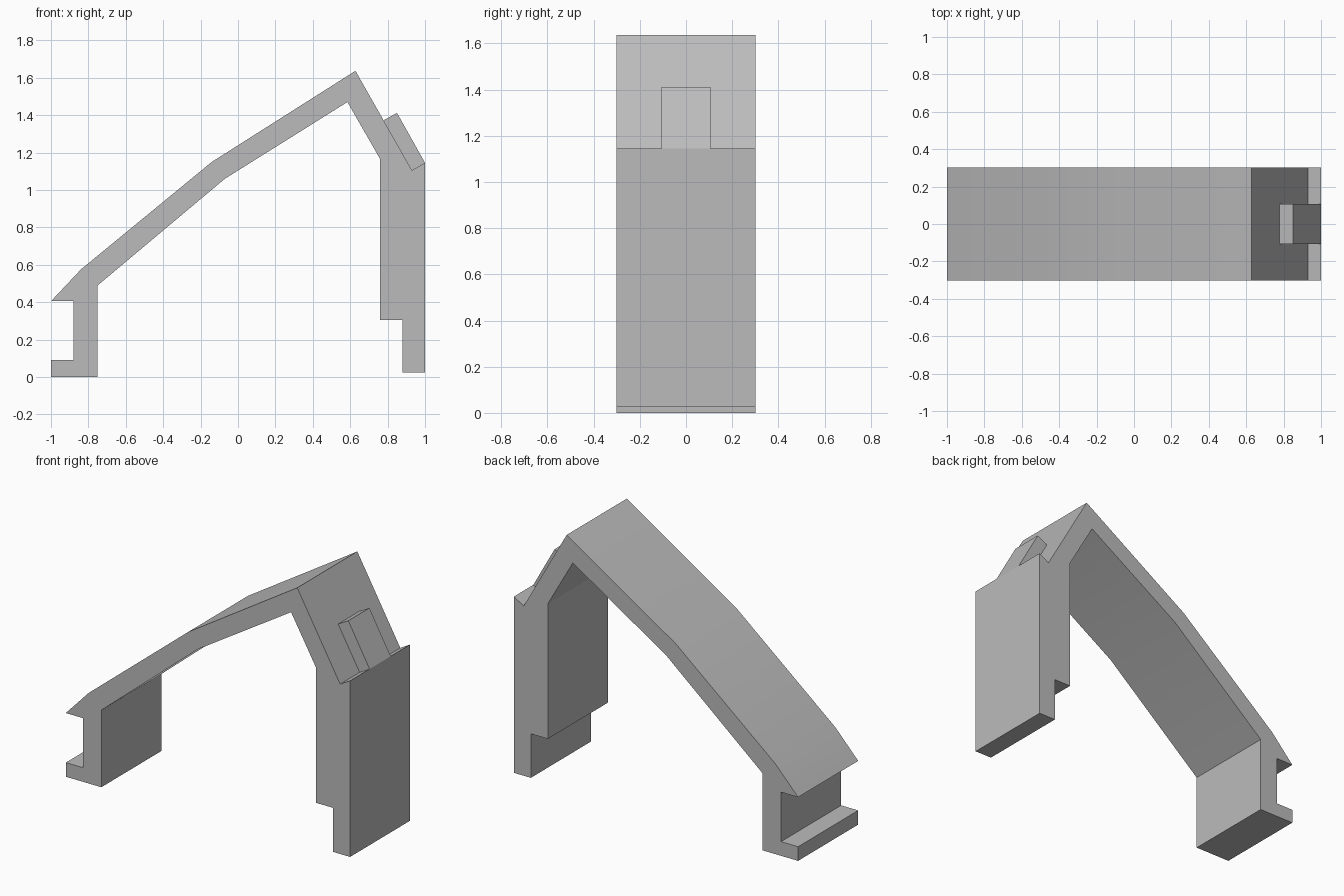
import bpy
import bmesh
import math

cube = bpy.data.objects.get("Cube")
if cube:
    bpy.data.objects.remove(cube, do_unlink=True)

grey = bpy.data.materials.new("plain grey")
grey.use_nodes = True
COLOUR = (0.5, 0.5, 0.5, 1)
grey.diffuse_color = COLOUR
grey.node_tree.nodes["Principled BSDF"].inputs["Base Color"].default_value = COLOUR


def extrude_profile(name, profile, half_width):
    """Extrude an x/z outline symmetrically along y."""
    bm = bmesh.new()
    face = bm.faces.new([bm.verts.new((x, -half_width, z)) for x, z in profile])
    side = bmesh.ops.extrude_face_region(bm, geom=[face])
    moved = [v for v in side["geom"] if isinstance(v, bmesh.types.BMVert)]
    bmesh.ops.translate(bm, vec=(0, 2 * half_width, 0), verts=moved)
    bmesh.ops.recalc_face_normals(bm, faces=bm.faces)
    mesh = bpy.data.meshes.new(name)
    bm.to_mesh(mesh)
    bm.free()
    mesh.materials.append(grey)
    obj = bpy.data.objects.new(name, mesh)
    bpy.context.collection.objects.link(obj)
    bpy.ops.object.select_all(action="DESELECT")
    obj.select_set(True)
    bpy.context.view_layer.objects.active = obj
    bpy.ops.object.shade_smooth_by_angle(angle=math.radians(28))
    return obj


# Arched bracket: hooked short leg, bent sloping roof, peak, stepped tall leg
extrude_profile("arched_bracket", [
    (-1, 0), (-0.75, 0), (-0.75, 0.49), (-0.07, 1.06), (0.585, 1.47),
    (0.76, 1.165), (0.76, 0.305), (0.88, 0.305), (0.88, 0.025), (1, 0.025),
    (1, 1.145), (0.93, 1.105), (0.628, 1.637), (-0.14, 1.15), (-0.84, 0.575),
    (-1, 0.405), (-0.88, 0.405), (-0.88, 0.09), (-1, 0.09),
], 0.302)

# Raised tab on the steep slope
extrude_profile("slope_tab", [
    (0.775, 1.37), (0.85, 1.412), (1, 1.145), (0.93, 1.105),
], 0.106)
